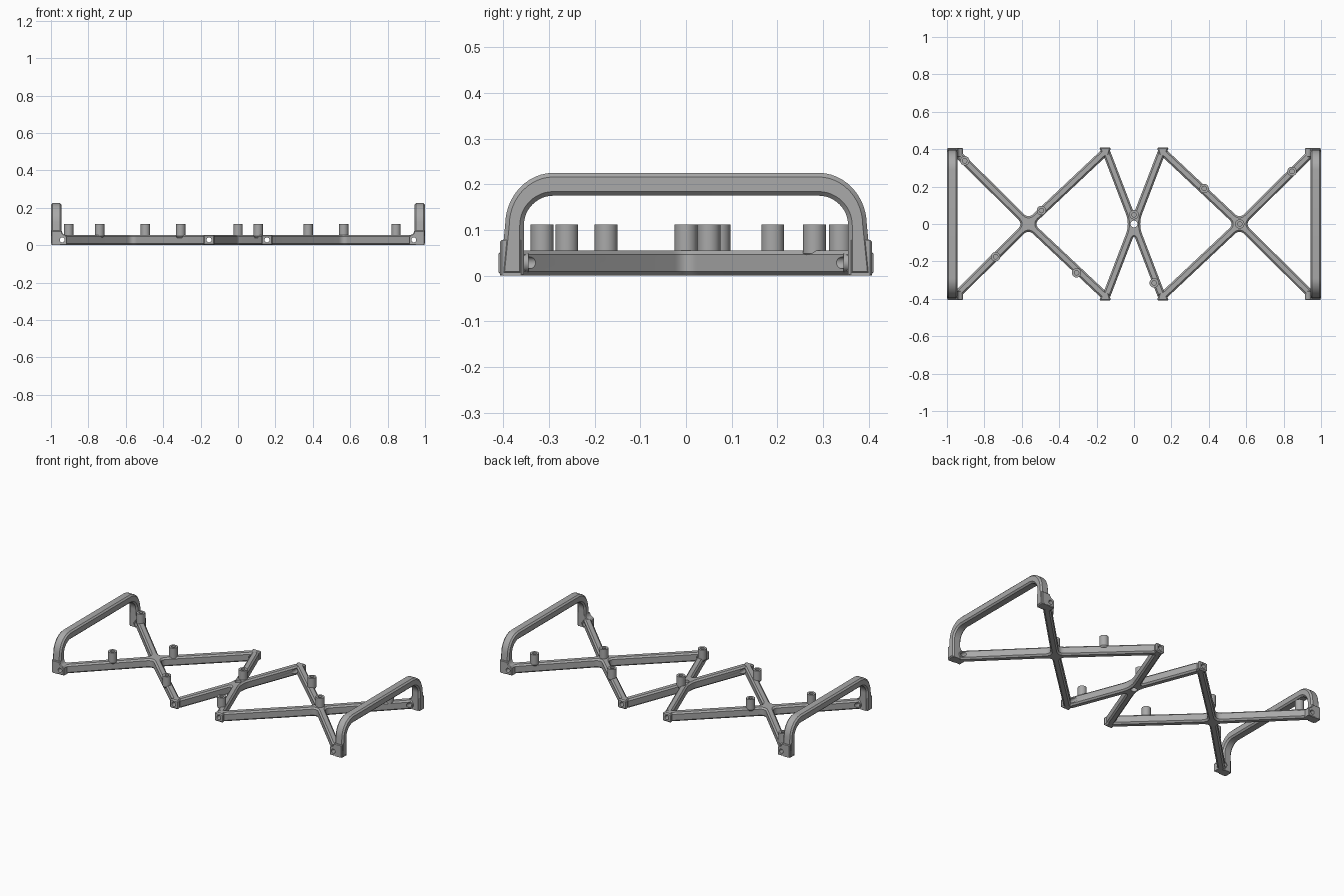
import bpy, bmesh
from math import pi, sin, cos, atan2
from mathutils import Vector, Matrix

if "Cube" in bpy.data.objects:
    bpy.data.objects.remove(bpy.data.objects["Cube"])

grey = bpy.data.materials.new("mid grey")
grey.use_nodes = True
grey.diffuse_color = (0.4, 0.4, 0.4, 1)
grey.node_tree.nodes["Principled BSDF"].inputs["Base Color"].default_value = (0.4, 0.4, 0.4, 1)

BAR_TOP = 0.055
HALF_WIDTH = 0.021
HOLE_Z = 0.028


def make_object(name, bm):
    bmesh.ops.recalc_face_normals(bm, faces=bm.faces)
    mesh = bpy.data.meshes.new(name)
    bm.to_mesh(mesh)
    bm.free()
    obj = bpy.data.objects.new(name, mesh)
    bpy.context.collection.objects.link(obj)
    mesh.materials.append(grey)
    return obj


def prism(name, outline, depth, bevel_width, matrix=Matrix(), all_edges=False):
    """Extrude a flat outline along its z and chamfer the rims."""
    bm = bmesh.new()
    base = bm.faces.new([bm.verts.new((x, y, 0)) for x, y in outline])
    result = bmesh.ops.extrude_face_region(bm, geom=[base])
    top = [v for v in result["geom"] if isinstance(v, bmesh.types.BMVert)]
    bmesh.ops.translate(bm, verts=top, vec=(0, 0, depth))
    rims = [e for e in bm.edges
            if all_edges or abs(e.verts[0].co.z - e.verts[1].co.z) < 1e-5]
    bmesh.ops.bevel(bm, geom=rims, offset=bevel_width, segments=1,
                    affect="EDGES", profile=0.5)
    bmesh.ops.transform(bm, matrix=matrix, verts=bm.verts)
    return make_object(name, bm)


def cylinder(name, radius, length, matrix):
    bm = bmesh.new()
    bmesh.ops.create_cone(bm, cap_ends=True, segments=32, radius1=radius,
                          radius2=radius, depth=length, matrix=matrix)
    return make_object(name, bm)


def cross_outline(hub, tips, fillets):
    """Outline of four arms, listed counterclockwise, with filleted crotches."""
    hub = Vector(hub)
    points = []
    for i, tip in enumerate(tips):
        tip = Vector(tip)
        a = (tip - hub).normalized()
        b = (Vector(tips[(i + 1) % 4]) - hub).normalized()
        side = Vector((-a.y, a.x)) * HALF_WIDTH
        points += [tip - side, tip + side]
        angle = (atan2(b.y, b.x) - atan2(a.y, a.x)) % (2 * pi)
        corner = hub + (a + b) * (HALF_WIDTH / sin(angle))
        start, end = corner + a * fillets[i], corner + b * fillets[i]
        for k in range(9):
            t = k / 8
            points.append(start * (1 - t) ** 2 + corner * 2 * t * (1 - t) + end * t * t)
    return points


parts = []

# Crossed bars: two wide end crosses and one narrow middle cross
for side, word in ((-1, "right"), (1, "left")):
    far, near = (0.94, 0.372), (0.155, 0.385)
    right_tip, left_tip = (far, near) if side > 0 else (near, far)
    rx, lx = side * right_tip[0], side * left_tip[0]
    tips = [(rx, right_tip[1]), (lx, left_tip[1]), (lx, -left_tip[1]), (rx, -right_tip[1])]
    parts.append(prism(f"{word}_cross", cross_outline((side * 0.565, 0), tips, [0.035] * 4),
                       BAR_TOP, 0.009))

tips = [(0.146, 0.38), (-0.146, 0.38), (-0.146, -0.38), (0.146, -0.38)]
parts.append(prism("middle_cross", cross_outline((0, 0), tips, [0.025, 0.06] * 2),
                   BAR_TOP, 0.009))

# Knuckles joining neighbouring crosses
knuckle = [(0.186, 0.41), (0.123, 0.41), (0.137, 0.36), (0.168, 0.36)]
for sx in (-1, 1):
    for sy in (-1, 1):
        name = f"{'back' if sy > 0 else 'front'}_{'left' if sx > 0 else 'right'}_knuckle"
        parts.append(prism(name, [(sx * x, sy * y) for x, y in knuckle],
                           BAR_TOP, 0.007, all_edges=True))

# End arches with feet and pivot bosses
arc = [(cos(k * pi / 24), sin(k * pi / 24)) for k in range(13)]
outer = [(0.407, 0)] + [(0.29 + 0.106 * c, 0.11 + 0.115 * s) for c, s in arc]
inner = [(0.355, 0)] + [(0.29 + 0.065 * c, 0.11 + 0.065 * s) for c, s in arc]
mirror = lambda pts: [(-y, z) for y, z in reversed(pts)]
arch = outer + mirror(outer) + list(reversed(mirror(inner))) + list(reversed(inner))
yz_to_world = Matrix(((0, 0, 1, 0), (1, 0, 0, 0), (0, 1, 0, 0), (0, 0, 0, 1)))
foot = [(0.998, 0), (0.914, 0), (0.914, 0.045), (0.922, 0.055), (0.932, 0.058),
        (0.939, 0.065), (0.943, 0.078), (0.998, 0.078)]
for sx, word in ((-1, "right"), (1, "left")):
    x0 = -1 if sx < 0 else 0.943
    parts.append(prism(f"{word}_arch", arch, 0.057, 0.009,
                       Matrix.Translation((x0, 0, 0)) @ yz_to_world))
    for sy, end in ((-1, "front"), (1, "back")):
        xz_to_world = Matrix(((sx, 0, 0, 0), (0, 0, sy, sy * 0.357),
                              (0, 1, 0, 0), (0, 0, 0, 1)))
        parts.append(prism(f"{end}_{word}_foot", foot, 0.05, 0.004, xz_to_world))
        parts.append(cylinder(f"{end}_{word}_boss", 0.02, 0.03,
                              Matrix.Translation((sx * 0.94, sy * 0.36, HOLE_Z))
                              @ Matrix.Rotation(pi / 2, 4, "X")))

# Pivot holes along y and the centre hole along z
cutters = [cylinder("hole_cutter", 0.013, 1.0,
                    Matrix.Translation((x, 0, HOLE_Z)) @ Matrix.Rotation(pi / 2, 4, "X"))
           for x in (-0.94, -0.155, 0.155, 0.94)]
cutters.append(cylinder("centre_cutter", 0.018, 0.3, Matrix()))


def span(obj):
    xs = [v.co.x for v in obj.data.vertices]
    return min(xs), max(xs)


for obj in parts:
    low, high = span(obj)
    for cutter in cutters:
        c_low, c_high = span(cutter)
        if c_high < low or c_low > high:
            continue
        mod = obj.modifiers.new("hole", "BOOLEAN")
        mod.operation = "DIFFERENCE"
        mod.solver = "EXACT"
        mod.object = cutter
        bpy.context.view_layer.objects.active = obj
        bpy.ops.object.modifier_apply(modifier=mod.name)
for cutter in cutters:
    bpy.data.objects.remove(cutter)

# Hollow standoff pegs on the bars
peg_profile = [(0, 0.06), (0.012, 0.06), (0.012, 0.112), (0.025, 0.112),
               (0.025, 0.048), (0.018, 0.038), (0, 0.038)]
pegs = [(-0.905, 0.338), (-0.495, 0.072), (-0.74, -0.175), (-0.307, -0.261), (0, 0.05),
        (0.108, -0.315), (0.375, 0.19), (0.845, 0.281), (0.565, 0)]
for number, (x, y) in enumerate(pegs, 1):
    bm = bmesh.new()
    verts = [bm.verts.new((r, 0, z)) for r, z in peg_profile]
    edges = [bm.edges.new(pair) for pair in zip(verts, verts[1:])]
    bmesh.ops.spin(bm, geom=verts + edges, cent=(0, 0, 0), axis=(0, 0, 1),
                   angle=2 * pi, steps=32)
    bmesh.ops.remove_doubles(bm, verts=bm.verts, dist=1e-4)
    bmesh.ops.translate(bm, verts=bm.verts, vec=(x, y, 0))
    parts.append(make_object(f"peg_{number}", bm))

# Smooth the round surfaces and keep the chamfers crisp
bpy.ops.object.select_all(action="DESELECT")
for obj in parts:
    obj.select_set(True)
bpy.context.view_layer.objects.active = parts[0]
bpy.ops.object.shade_smooth_by_angle(angle=pi / 6)
